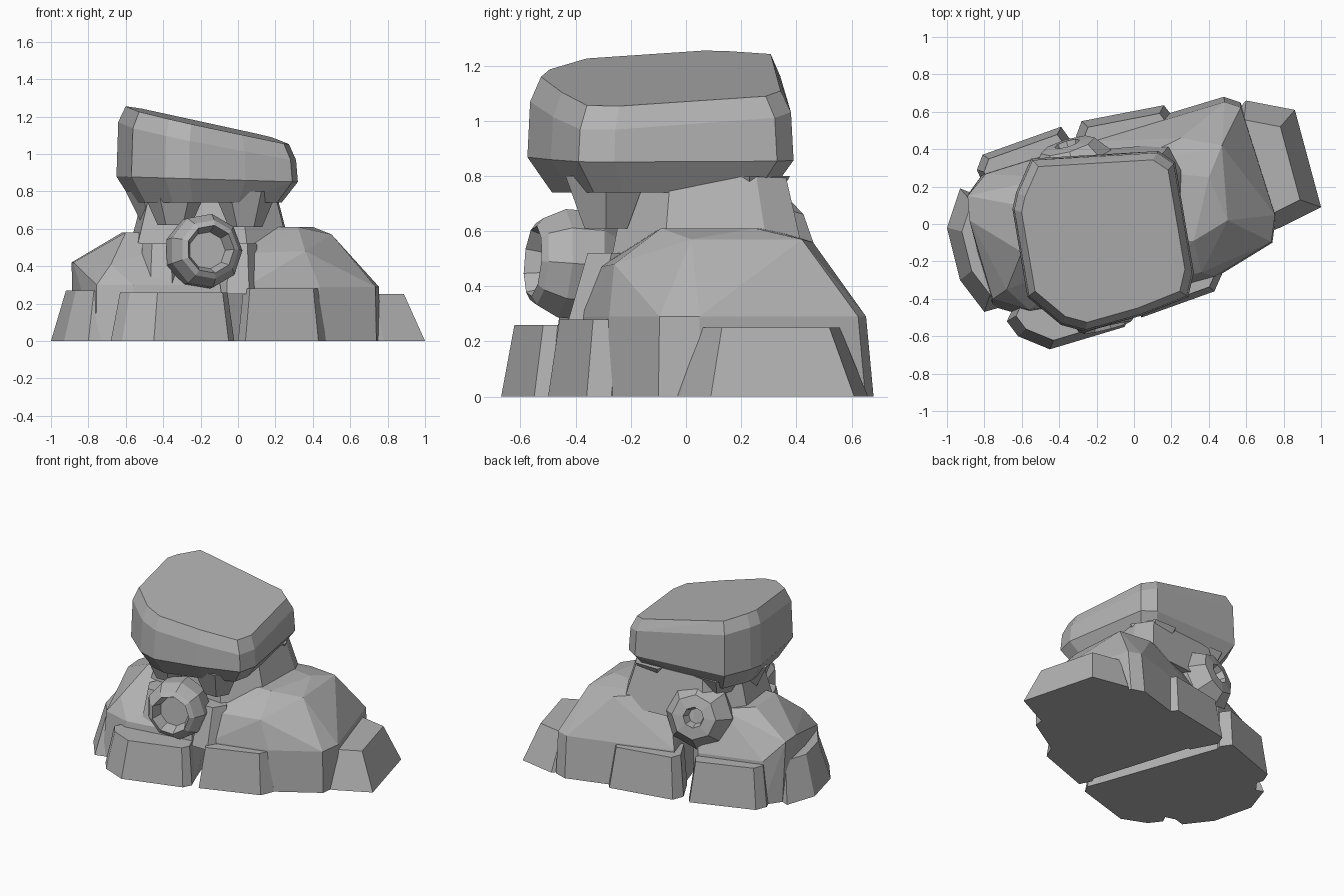
import bpy, bmesh, math
from mathutils import Vector

if "Cube" in bpy.data.objects:
    bpy.data.objects.remove(bpy.data.objects["Cube"])

stone = bpy.data.materials.new("grey_stone")
stone.diffuse_color = (0.45, 0.45, 0.45, 1)
stone.use_nodes = True
stone.node_tree.nodes["Principled BSDF"].inputs["Base Color"].default_value = stone.diffuse_color


def finish(name, bm):
    bmesh.ops.recalc_face_normals(bm, faces=bm.faces)
    mesh = bpy.data.meshes.new(name)
    bm.to_mesh(mesh)
    bm.free()
    mesh.materials.append(stone)
    ob = bpy.data.objects.new(name, mesh)
    bpy.context.collection.objects.link(ob)


def rock(name, points):
    """Faceted rock: convex hull round a set of corner points."""
    bm = bmesh.new()
    for p in points:
        bm.verts.new(p)
    res = bmesh.ops.convex_hull(bm, input=bm.verts)
    dead = {g for k in ("geom_interior", "geom_unused") for g in res[k]
            if isinstance(g, bmesh.types.BMVert)}
    bmesh.ops.delete(bm, geom=list(dead), context='VERTS')
    bmesh.ops.dissolve_limit(bm, angle_limit=math.radians(2),
                             verts=bm.verts, edges=bm.edges)
    finish(name, bm)


def ring(outline, z, scale=1.0, centre=(0, 0), slope_x=0, slope_y=0):
    """An outline at height z, shrunk towards a centre and tilted."""
    out = []
    for x, y in outline:
        px = centre[0] + (x - centre[0]) * scale
        py = centre[1] + (y - centre[1]) * scale
        out.append((px, py, z + slope_x * px + slope_y * py))
    return out


def circle(x, y, r, z, n=6):
    return [(x + r * math.cos(math.tau * k / n), y + r * math.sin(math.tau * k / n), z)
            for k in range(n)]


# Two large base rocks, split by a narrow slot
foot = [(0.02, -0.4), (0.43, -0.29), (0.74, -0.1), (0.76, 0.05),
        (0.57, 0.65), (0.48, 0.68), (-0.25, 0.46)]
crest = [(0.0, -0.1), (0.32, -0.09), (0.4, 0.25), (-0.08, 0.3)]
rock("right_base_rock", ring(foot, 0) + ring(foot, 0.29, 0.96, (0.6, 0))
     + ring(crest, 0.61)
     + [(0.06, -0.31, 0.47), (0.36, -0.26, 0.48), (0.5, 0.02, 0.57),
        (0.47, 0.42, 0.57), (0.25, 0.46, 0.56)])

foot = [(-0.88, 0.17), (-0.8, 0.28), (-0.35, 0.42), (-0.05, -0.42),
        (-0.55, -0.5), (-0.76, -0.44)]
crest = [(-0.62, 0.1), (-0.6, -0.15), (-0.45, 0.25), (-0.2, 0.2), (-0.15, -0.15)]
rock("left_base_rock", ring(foot, 0) + ring(foot, 0.3, 0.93, (-0.7, 0.1))
     + ring(crest, 0.58)
     + [(-0.89, 0.15, 0.42), (-0.88, 0.02, 0.42), (-0.68, -0.35, 0.41)])


def slab(name, outline, height, scale, centre):
    """Low slab leaning on the base, tapering towards a point inside it."""
    rock(name, ring(outline, 0) + ring(outline, height, scale, centre))


slab("front_left_slab", [(-0.68, -0.52), (-0.62, -0.6), (-0.45, -0.67), (-0.05, -0.55),
                         (-0.02, -0.49), (-0.1, -0.3), (-0.6, -0.35)],
     0.26, 0.87, (-0.3, -0.3))
slab("front_right_slab", [(0.0, -0.42), (0.04, -0.5), (0.43, -0.36), (0.47, -0.27),
                          (0.4, -0.1), (0.08, -0.2)], 0.28, 0.87, (0.22, -0.18))
slab("back_left_slab", [(-0.84, 0.29), (-0.81, 0.37), (-0.39, 0.52), (-0.34, 0.45),
                        (-0.4, 0.25), (-0.78, 0.15)], 0.28, 0.87, (-0.55, 0.2))
slab("back_right_slab", [(-0.31, 0.47), (-0.28, 0.55), (0.16, 0.635), (0.21, 0.57),
                         (0.2, 0.35), (-0.22, 0.3)], 0.28, 0.87, (-0.02, 0.3))
slab("right_end_slab", [(0.62, -0.08), (0.78, -0.02), (1.0, 0.09), (0.86, 0.61),
                        (0.6, 0.66), (0.45, 0.5)], 0.25, 0.75, (0.55, 0.25))
slab("left_end_slab", [(-0.93, 0.19), (-1.0, -0.02), (-0.93, -0.3), (-0.8, -0.47),
                       (-0.73, -0.45), (-0.7, 0.1)], 0.27, 0.75, (-0.68, -0.1))

# Neck rock that carries the boulder
neck = [(-0.58, 0.12), (-0.54, -0.22), (0.05, -0.27), (0.27, -0.08),
        (0.28, 0.3), (0.2, 0.43), (-0.4, 0.38)]
rock("neck_rock", ring(neck, 0.5) + ring(neck, 0.8, 0.82, (-0.15, 0.05)))

# Tilted boulder on top
body = [(-0.63, 0.17), (-0.55, 0.35), (0.13, 0.39), (0.22, 0.33), (0.32, -0.26),
        (0.29, -0.39), (0.04, -0.49), (-0.26, -0.575), (-0.39, -0.54),
        (-0.57, -0.39), (-0.65, 0.08)]
mid = (-0.16, -0.08)
rock("top_boulder", ring(body, 1.12, 0.9, mid, -0.22, 0.03)
     + ring(body, 1.04, 0.98, mid, -0.2, 0.04)
     + ring(body, 0.86, 1, mid, -0.03) + ring(body, 0.74, 0.82, mid))

# Lumps under the corners of the boulder
for name, x, y, z in (("front_left_lump", -0.34, -0.29, 0.62),
                      ("front_right_lump", 0.04, -0.29, 0.61),
                      ("back_right_lump", 0.05, 0.23, 0.67),
                      ("back_left_lump", -0.38, 0.18, 0.66),
                      ("left_lump", -0.43, -0.05, 0.64)):
    rock(name, circle(x, y, 0.09, z) + circle(x, y, 0.17, 0.8))


def socket_stone(name, centre, direction, profile, sides):
    """Round faceted stone with a hollow: rings of (radius, offset along axis)."""
    rot = Vector(direction).to_track_quat('Z', 'Y')
    bm = bmesh.new()
    rings = [[bm.verts.new(Vector(centre) + rot @ Vector(p))
              for p in circle(0, 0, r, d, sides)] for r, d in profile]
    for a, b in zip(rings, rings[1:]):
        for k in range(sides):
            n = (k + 1) % sides
            bm.faces.new((a[k], a[n], b[n], b[k]))
    bm.faces.new(rings[0])
    bm.faces.new(rings[-1])
    finish(name, bm)


# Round stones with a hollow, one in front and one behind
socket_stone("front_round_stone", (-0.18, -0.42, 0.48), (0.25, -1, 0.08),
             [(0.12, -0.2), (0.2, -0.08), (0.2, 0.04), (0.16, 0.12),
              (0.13, 0.14), (0.1, 0.06)], 9)
socket_stone("back_round_stone", (-0.31, 0.27, 0.52), (-0.3, 1, 0.25),
             [(0.14, -0.2), (0.22, -0.08), (0.23, 0.05), (0.15, 0.16),
              (0.07, 0.17), (0.05, 0.11)], 8)

# Small filler rocks beside the front round stone
for name, x in (("left_filler_rock", -0.41), ("right_filler_rock", 0.0)):
    rock(name, circle(x, -0.33, 0.12, 0.25) + circle(x, -0.27, 0.1, 0.52))
